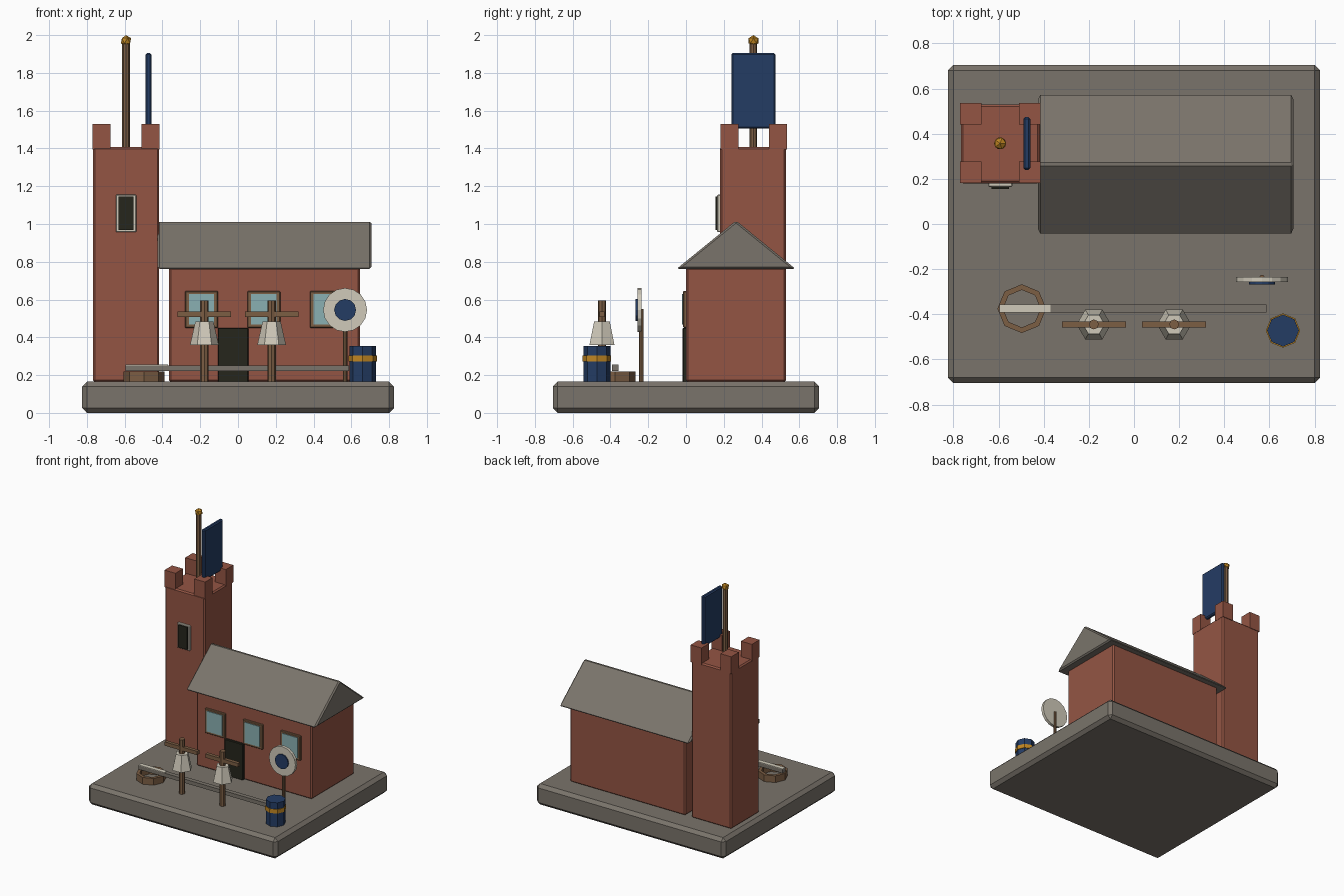
import bpy, bmesh, math
from mathutils import Matrix

if "Cube" in bpy.data.objects:
    bpy.data.objects.remove(bpy.data.objects["Cube"])


def mat(name, r, g, b):
    m = bpy.data.materials.new(name)
    lin = [((c / 255 + 0.055) / 1.055) ** 2.4 for c in (r, g, b)]
    m.diffuse_color = (*lin, 1)
    m.use_nodes = True
    m.node_tree.nodes["Principled BSDF"].inputs["Base Color"].default_value = m.diffuse_color
    return m


STONE = mat("grey stone", 122, 116, 107)
BRICK = mat("red brick", 148, 85, 68)
NAVY = mat("navy blue", 36, 60, 100)
CREAM = mat("cream", 208, 202, 186)
WOOD = mat("brown wood", 124, 94, 68)
GLASS = mat("pale blue glass", 138, 176, 178)
DARK = mat("dark opening", 38, 38, 28)
GOLD = mat("gold", 192, 134, 34)


def finish(name, bm, material, bevel=0):
    bmesh.ops.recalc_face_normals(bm, faces=bm.faces)
    me = bpy.data.meshes.new(name)
    bm.to_mesh(me)
    bm.free()
    me.materials.append(material)
    ob = bpy.data.objects.new(name, me)
    bpy.context.collection.objects.link(ob)
    if bevel:
        mod = ob.modifiers.new("bevel", 'BEVEL')
        mod.width, mod.segments = bevel, 1
        mod.limit_method = 'ANGLE'
    return ob


def box(name, x, y, z, material, bevel=0):
    """Box from (min, max) ranges."""
    bm = bmesh.new()
    bmesh.ops.create_cube(bm, size=1)
    for v in bm.verts:
        v.co = [r[0] if c < 0 else r[1] for r, c in zip((x, y, z), v.co)]
    return finish(name, bm, material, bevel)


def cyl(name, x, y, z0, z1, r0, r1, sides, material, turn=0):
    bm = bmesh.new()
    bmesh.ops.create_cone(bm, cap_ends=True, segments=sides, radius1=r0, radius2=r1, depth=z1 - z0,
                          matrix=Matrix.Translation((x, y, (z0 + z1) / 2)) @ Matrix.Rotation(turn, 4, 'Z'))
    return finish(name, bm, material)


def disc(name, x, y0, y1, z, r, sides, material):
    """Disc facing the front."""
    bm = bmesh.new()
    bmesh.ops.create_cone(bm, cap_ends=True, segments=sides, radius1=r, radius2=r, depth=y1 - y0,
                          matrix=Matrix.Translation((x, (y0 + y1) / 2, z)) @ Matrix.Rotation(math.pi / 2, 4, 'X'))
    return finish(name, bm, material)


G = 0.163  # ground level on top of the base

# Base slab
box("base", (-0.825, 0.825), (-0.705, 0.705), (0, 0.165), STONE, 0.025)

# House walls and gabled roof
box("house_walls", (-0.365, 0.645), (0, 0.53), (G, 0.77), BRICK, 0.01)
bm = bmesh.new()
ends = [[bm.verts.new((x, y, z)) for y, z in ((-0.05, 0.762), (0.58, 0.762), (0.265, 1.018))]
        for x in (-0.425, 0.706)]
bm.faces.new(ends[0])
bm.faces.new(ends[1])
for i in range(3):
    j = (i + 1) % 3
    bm.faces.new((ends[0][i], ends[0][j], ends[1][j], ends[1][i]))
finish("roof", bm, STONE, 0.01)

# House windows and door
for i in range(3):
    x = -0.193 + 0.33 * i
    box(f"window_frame_{i}", (x - 0.087, x + 0.087), (-0.015, 0.01), (0.45, 0.645), WOOD, 0.004)
    box(f"window_glass_{i}", (x - 0.067, x + 0.067), (-0.02, -0.013), (0.468, 0.63), GLASS)
box("door", (-0.107, 0.055), (-0.018, 0.01), (G, 0.45), DARK, 0.004)

# Tower with corner battlements
box("tower", (-0.767, -0.417), (0.18, 0.53), (G, 1.408), BRICK, 0.01)
for i, x in enumerate((-0.77, -0.51)):
    for j, y in enumerate((0.182, 0.44)):
        box(f"battlement_{i}{j}", (x, x + 0.095), (y, y + 0.095), (1.395, 1.53), BRICK)

# Tower window
box("tower_window_frame", (-0.647, -0.538), (0.165, 0.19), (0.957, 1.155), CREAM, 0.004)
box("tower_window_opening", (-0.632, -0.553), (0.156, 0.167), (0.968, 1.145), DARK)

# Flagpole, finial and flag
cyl("flagpole", -0.593, 0.357, 1.4, 1.96, 0.02, 0.02, 8, WOOD)
bm = bmesh.new()
bmesh.ops.create_icosphere(bm, subdivisions=1, radius=0.03, matrix=Matrix.Translation((-0.593, 0.357, 1.97)))
finish("finial", bm, GOLD)
box("flag", (-0.49, -0.459), (0.24, 0.473), (1.505, 1.905), NAVY, 0.008)

# Training posts with crossbars and hexagonal skirts
for i, x in enumerate((-0.178, 0.178)):
    cyl(f"dummy_post_{i}", x, -0.445, G, 0.595, 0.022, 0.022, 8, WOOD)
    box(f"dummy_crossbar_{i}", (x - 0.142, x + 0.142), (-0.459, -0.431), (0.508, 0.538), WOOD)
    cyl(f"dummy_skirt_{i}", x, -0.445, 0.36, 0.483, 0.076, 0.048, 6, CREAM, math.pi / 2)

# Low rail with a pale strip on its left end
box("rail", (-0.595, 0.588), (-0.392, -0.357), (0.222, 0.252), STONE)
box("rail_strip", (-0.595, -0.37), (-0.392, -0.357), (0.251, 0.256), CREAM)

# Octagonal ring lying on the ground
bm = bmesh.new()
loops = []
for r, z in ((0.108, G), (0.108, 0.218), (0.083, 0.218), (0.083, G)):
    loops.append([bm.verts.new((-0.497 + r * math.cos(k * math.pi / 4),
                                -0.375 + r * math.sin(k * math.pi / 4), z)) for k in range(8)])
for a in range(4):
    p, q = loops[a], loops[(a + 1) % 4]
    for k in range(8):
        n = (k + 1) % 8
        bm.faces.new((p[k], p[n], q[n], q[k]))
finish("ground_ring", bm, WOOD)

# Round target on a post
cyl("target_post", 0.567, -0.237, G, 0.55, 0.012, 0.012, 8, WOOD)
disc("target_disc", 0.567, -0.258, -0.235, 0.545, 0.116, 16, CREAM)
disc("target_centre", 0.567, -0.267, -0.257, 0.545, 0.058, 12, NAVY)

# Barrel with gold hoop
cyl("barrel", 0.66, -0.472, G, 0.355, 0.071, 0.071, 8, NAVY)
cyl("barrel_hoop", 0.66, -0.472, 0.272, 0.304, 0.076, 0.076, 8, GOLD)
